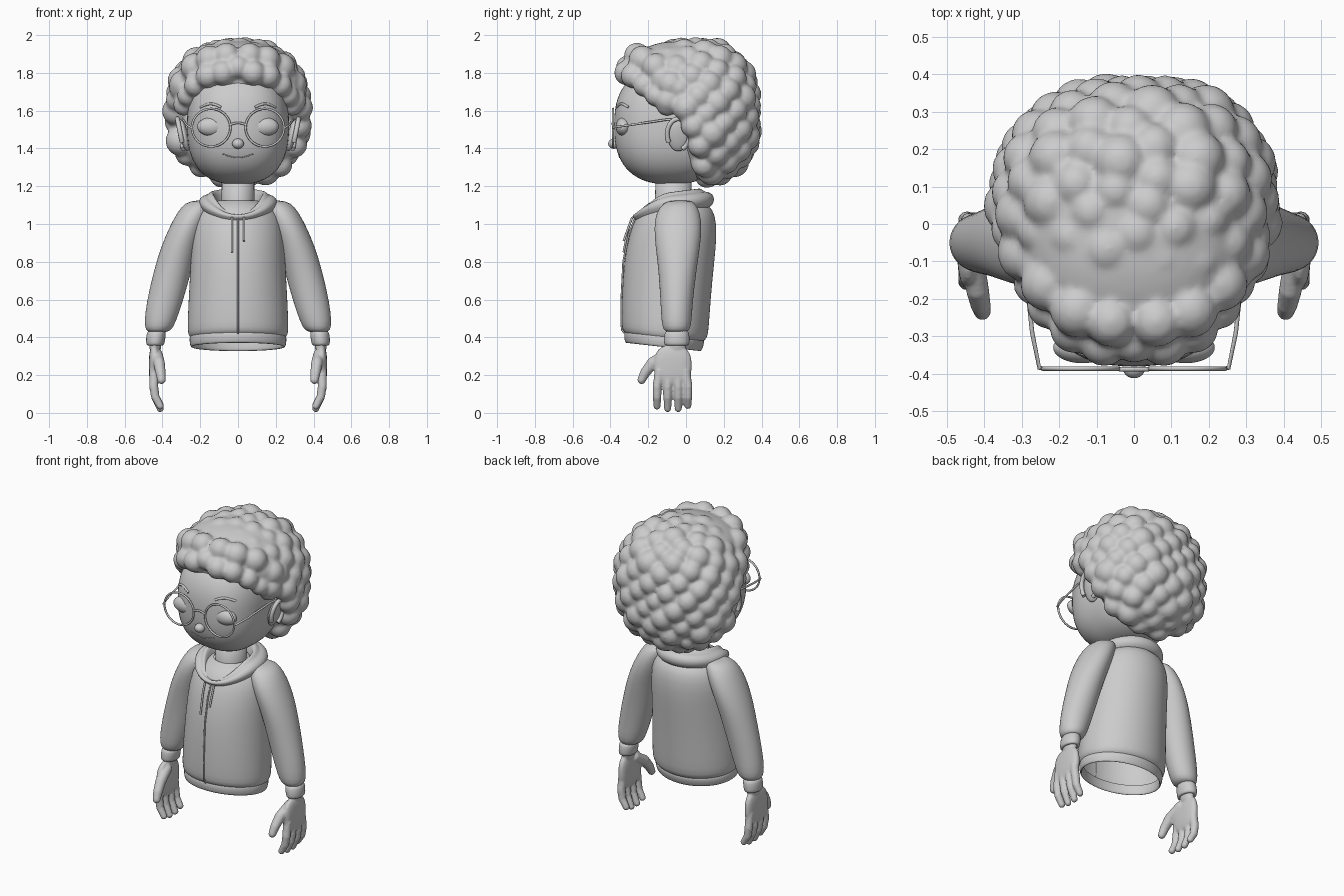
import bpy, bmesh, math, random
from mathutils import Vector
random.seed(4)


def finish(name, bm, mirror=False, subsurf=0, voxel=0, smooth=0):
    me = bpy.data.meshes.new(name)
    bmesh.ops.recalc_face_normals(bm, faces=bm.faces)
    bm.to_mesh(me)
    bm.free()
    ob = bpy.data.objects.new(name, me)
    bpy.context.collection.objects.link(ob)
    if voxel:
        m = ob.modifiers.new("merge", 'REMESH')
        m.mode, m.voxel_size, m.use_smooth_shade = 'VOXEL', voxel, True
    if smooth:
        m = ob.modifiers.new("soften", 'SMOOTH')
        m.iterations = smooth
    if subsurf:
        ob.modifiers.new("round", 'SUBSURF').levels = subsurf
    if mirror:
        ob.modifiers.new("mirror", 'MIRROR')
    for p in me.polygons:
        p.use_smooth = True
    return ob


def blob(bm, c, r, p=2.0, seg=24, tilt=0.0):
    """Superellipsoid: p = 2 is an ellipsoid, larger is boxier; tilt leans it in x."""
    vs = bmesh.ops.create_uvsphere(bm, u_segments=seg, v_segments=seg * 2 // 3, radius=1)['verts']
    for v in vs:
        n = sum(abs(k) ** p for k in v.co) ** (-1 / p)
        q = Vector(k * n * s for k, s in zip(v.co, r))
        q.x += tilt * q.z
        v.co = q + Vector(c)


def loft(bm, rings, seg=32, caps=True):
    """Rings are (cx, z, rx, y_front, y_back, slope, dip)."""
    loops = []
    for cx, z, rx, yf, yb, slope, dip in rings:
        loop = []
        for i in range(seg):
            a = 2 * math.pi * i / seg
            s = math.sin(a)
            loop.append(bm.verts.new((cx + rx * math.cos(a), (yf + yb) / 2 + s * (yb - yf) / 2,
                                      z + slope * s - dip * max(0, -s) ** 2)))
        loops.append(loop)
    for a, b in zip(loops, loops[1:]):
        for i in range(seg):
            j = (i + 1) % seg
            bm.faces.new((a[i], a[j], b[j], b[i]))
    if caps:
        bm.faces.new(loops[0])
        bm.faces.new(loops[-1])


def chain(bm, pts, steps=5):
    """String of overlapping spheres through (x, y, z, r) points."""
    for a, b in zip(pts, pts[1:]):
        for i in range(steps + 1):
            q = [u + (v - u) * i / steps for u, v in zip(a, b)]
            blob(bm, q[:3], [q[3]] * 3, seg=12)


def tube(name, pts, r, mirror=False, cyclic=False):
    cu = bpy.data.curves.new(name, 'CURVE')
    cu.dimensions, cu.bevel_depth, cu.bevel_resolution, cu.use_fill_caps = '3D', r, 2, True
    sp = cu.splines.new('POLY')
    sp.points.add(len(pts) - 1)
    for p, q in zip(sp.points, pts):
        p.co = (*q, 1)
    sp.use_cyclic_u, sp.use_smooth = cyclic, True
    ob = bpy.data.objects.new(name, cu)
    bpy.context.collection.objects.link(ob)
    if mirror:
        ob.modifiers.new("mirror", 'MIRROR')
    bpy.ops.object.select_all(action='DESELECT')
    ob.select_set(True)
    bpy.context.view_layer.objects.active = ob
    bpy.ops.object.convert(target='MESH')


# Head
HC, HR, HP = (0, -0.08, 1.52), (0.27, 0.30, 0.31), 2.5
bm = bmesh.new()
blob(bm, HC, HR, HP, seg=64)
finish("head", bm)


def face(x, z, lift=0.0):
    u = 1 - (abs(x) / HR[0]) ** HP - (abs(z - HC[2]) / HR[2]) ** HP
    return (x, HC[1] - HR[1] * max(u, 0) ** (1 / HP) - lift, z)


# Ears, eyes, nose
bm = bmesh.new()
blob(bm, (0.285, -0.04, 1.47), (0.022, 0.058, 0.085), tilt=0.2)
finish("ear", bm, mirror=True)
tube("ear_rim", [(0.305 + 0.016 * math.sin(a), -0.04 + 0.06 * math.cos(a), 1.475 + 0.082 * math.sin(a))
                 for a in [math.radians(-70 + 14 * i) for i in range(21)]], 0.013, mirror=True)
bm = bmesh.new()
blob(bm, (0.138, -0.33, 1.515), (0.078, 0.042, 0.05), seg=32)
finish("eye", bm, mirror=True)
bm = bmesh.new()
blob(bm, (0, -0.382, 1.425), (0.031, 0.03, 0.027))
finish("nose", bm)

# Mouth and eyebrows
tube("mouth", [face(x / 100, 1.352 + 0.02 * (x / 8) ** 2) for x in range(-8, 9)], 0.003)
tube("eyebrow", [face(0.09 + i * 0.012, 1.618 + 0.018 * math.sin(math.pi * i / 9)) for i in range(10)],
     0.007, mirror=True)

# Glasses
tube("glasses_rim", [(0.142 + 0.102 * math.cos(a), -0.386, 1.51 + 0.1 * math.sin(a))
                     for a in [2 * math.pi * i / 40 for i in range(40)]], 0.006, True, True)
tube("glasses_bridge", [(x / 100, -0.388, 1.535 - 0.012 * (x / 4.5) ** 2) for x in range(-4, 5)], 0.006)
tube("glasses_temple", [(0.243, -0.386, 1.51), (0.253, -0.384, 1.512), (0.272, -0.29, 1.525),
                        (0.292, -0.1, 1.553), (0.295, -0.04, 1.55)], 0.006, mirror=True)

# Curly hair: core masses plus a shell of curls behind the hairline
bm = bmesh.new()
blob(bm, (0, 0.13, 1.56), (0.33, 0.22, 0.34), 2.3, seg=48)
blob(bm, (0, -0.02, 1.78), (0.30, 0.30, 0.19), 2.2, seg=48)


def hairline(z):
    pts = [(1.1, 0.13), (1.3, 0.09), (1.5, 0.05), (1.62, -0.06), (1.72, -0.2), (1.8, -0.4), (2.1, -0.5)]
    for (z0, y0), (z1, y1) in zip(pts, pts[1:]):
        if z <= z1:
            return y0 + (y1 - y0) * (z - z0) / (z1 - z0)


N = 150
for i in range(N):
    h = 1 - 2 * (i + 0.5) / N
    a, w = i * 2.39996, math.sqrt(1 - h * h)
    d = (w * math.cos(a), w * math.sin(a), h)
    n = sum(abs(k) ** 2.4 for k in d) ** (-1 / 2.4)
    c = (0.325 * n * d[0], 0.05 + 0.285 * n * d[1], 1.587 + 0.338 * n * d[2])
    if c[1] > hairline(c[2]):
        blob(bm, c, [random.uniform(0.062, 0.08)] * 3, seg=16)

# Fringe curls along the forehead
for x, y, z, r in [(0, -0.31, 1.83, 0.062), (0.08, -0.315, 1.80, 0.066), (0.16, -0.28, 1.785, 0.066),
                   (0.225, -0.22, 1.735, 0.062), (0.265, -0.16, 1.68, 0.058), (0.285, -0.10, 1.63, 0.058),
                   (0.06, -0.26, 1.89, 0.07), (0.15, -0.23, 1.87, 0.075), (0.23, -0.16, 1.83, 0.075),
                   (0.29, -0.08, 1.74, 0.075)]:
    for s in (1, -1):
        blob(bm, (s * x, y, z), [r] * 3, seg=16)
finish("hair", bm, voxel=0.011, smooth=5)

# Neck and shirt neckline
bm = bmesh.new()
loft(bm, [(0, 0.98, 0.1, -0.18, 0.04, 0, 0), (0, 1.1, 0.088, -0.165, 0.03, 0, 0),
          (0, 1.28, 0.085, -0.16, 0.03, 0, 0)])
finish("neck", bm)
tube("shirt_neckline", [(0.105 * math.cos(a), -0.085 + 0.115 * math.sin(a), 1.095 + 0.03 * math.sin(a))
                        for a in [2 * math.pi * i / 32 for i in range(32)]], 0.01, cyclic=True)

# Hoodie body, open at the bottom
TORSO = [(0.40, 0.252, -0.322, 0.09), (0.415, 0.264, -0.336, 0.11), (0.45, 0.268, -0.341, 0.12),
         (0.6, 0.262, -0.34, 0.13), (0.8, 0.25, -0.33, 0.15), (0.95, 0.245, -0.30, 0.165),
         (1.05, 0.225, -0.26, 0.155), (1.1, 0.175, -0.22, 0.125), (1.125, 0.1, -0.17, 0.05)]
bm = bmesh.new()
loft(bm, [(0, z, w, f, b, -0.022 if z < 0.5 else 0, 0) for z, w, f, b in TORSO], 48, caps=False)
finish("hoodie_body", bm, subsurf=1)
bm = bmesh.new()
loft(bm, [(0, z, w, f, b, -0.022, 0) for z, w, f, b in
          [(0.41, 0.25, -0.32, 0.09), (0.40, 0.259, -0.33, 0.1), (0.355, 0.254, -0.325, 0.085),
           (0.346, 0.247, -0.317, 0.078), (0.355, 0.238, -0.308, 0.07), (0.41, 0.24, -0.31, 0.08)]],
     48, caps=False)
finish("hoodie_hem", bm, subsurf=1)

# Hood folded around the neck, dipping to a V in front
bm = bmesh.new()
loft(bm, [(0, 1.055, 0.17, -0.25, 0.10, 0.02, 0.04), (0, 1.085, 0.2, -0.272, 0.14, 0.01, 0.05),
          (0, 1.115, 0.212, -0.285, 0.152, 0.015, 0.065), (0, 1.14, 0.2, -0.283, 0.143, 0.018, 0.075),
          (0, 1.152, 0.175, -0.268, 0.115, 0.02, 0.08), (0, 1.148, 0.165, -0.258, 0.10, 0.02, 0.085),
          (0, 1.17, 0.148, -0.25, 0.08, 0.02, 0.10), (0, 1.168, 0.13, -0.24, 0.06, 0.02, 0.10),
          (0, 1.12, 0.115, -0.22, 0.045, 0.02, 0.09), (0, 1.05, 0.1, -0.19, 0.03, 0, 0.04)], 40, caps=False)
finish("hood", bm, subsurf=1)

# Zip and drawstrings
tube("zip", [(0, f - 0.002, z + (0.022 if z < 0.5 else 0)) for z, w, f, b in TORSO[:7]], 0.005)
for x, low in ((-0.032, 0.85), (0.032, 0.91)):
    tube("drawstring", [(x, -0.285, 1.035), (x, -0.305, 0.98), (x, -0.33, low)], 0.006)

# Sleeves and cuffs
bm = bmesh.new()
loft(bm, [(0.19, 1.125, 0.03, -0.07, 0.01, 0, 0), (0.205, 1.115, 0.075, -0.12, 0.05, 0, 0),
          (0.235, 1.06, 0.088, -0.16, 0.075, 0, 0), (0.27, 0.98, 0.095, -0.17, 0.085, 0, 0),
          (0.31, 0.88, 0.098, -0.162, 0.075, 0, 0), (0.347, 0.75, 0.1, -0.145, 0.055, 0, 0),
          (0.39, 0.58, 0.096, -0.135, 0.035, 0, 0), (0.413, 0.48, 0.083, -0.13, 0.03, 0, 0),
          (0.42, 0.44, 0.07, -0.12, 0.02, 0, 0), (0.425, 0.425, 0.045, -0.1, 0.0, 0, 0)], 28)
finish("sleeve", bm, mirror=True, subsurf=1)
bm = bmesh.new()
loft(bm, [(0.43, 0.44, 0.045, -0.105, 0.01, 0, 0), (0.433, 0.42, 0.052, -0.115, 0.018, 0, 0),
          (0.438, 0.37, 0.05, -0.118, 0.02, 0, 0), (0.438, 0.355, 0.045, -0.112, 0.014, 0, 0),
          (0.438, 0.36, 0.03, -0.09, -0.005, 0, 0)], 28)
finish("cuff", bm, mirror=True, subsurf=1)

# Hands
bm = bmesh.new()
blob(bm, (0.438, -0.05, 0.36), (0.032, 0.052, 0.06))
blob(bm, (0.442, -0.07, 0.25), (0.03, 0.1, 0.11), 2.6)
for y, tip in ((-0.153, 0.025), (-0.097, 0.012), (-0.041, 0.012), (0.01, 0.028)):
    chain(bm, [(0.445, -0.07 + (y + 0.07) * 0.85, 0.22, 0.026), (0.446, y, 0.14, 0.025),
               (0.438, y, 0.085, 0.023), (0.412, y, tip + 0.012, 0.02)])
chain(bm, [(0.43, -0.10, 0.31, 0.032), (0.418, -0.175, 0.265, 0.032), (0.41, -0.215, 0.215, 0.028),
           (0.405, -0.235, 0.175, 0.023)])
finish("hand", bm, mirror=True, voxel=0.006, smooth=4)
